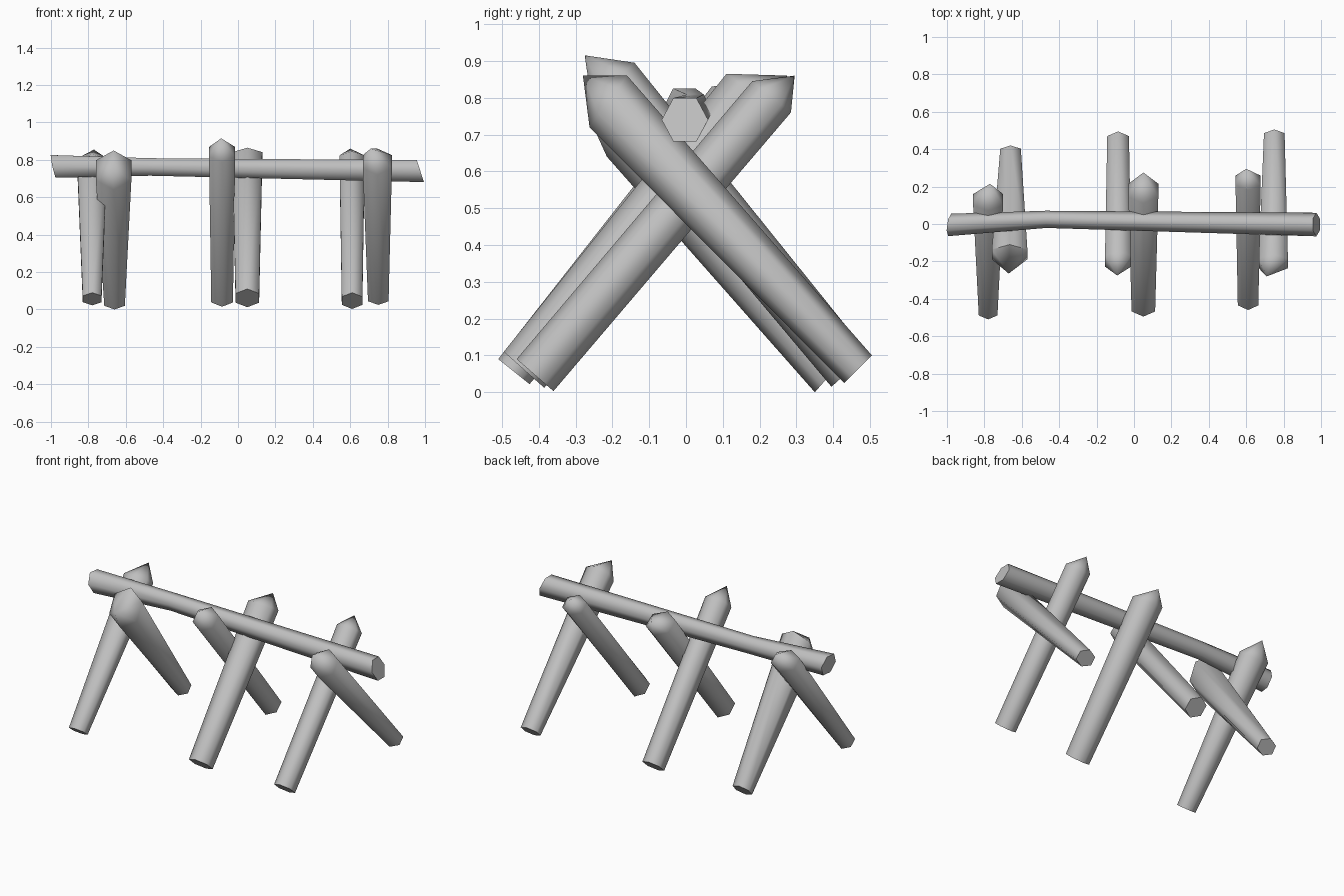
import bpy, bmesh, math
from mathutils import Vector

cube = bpy.data.objects.get("Cube")
if cube:
    bpy.data.objects.remove(cube, do_unlink=True)

GREY = (0.52, 0.52, 0.52, 1)
mat = bpy.data.materials.new("plain grey")
mat.use_nodes = True
mat.diffuse_color = GREY
mat.node_tree.nodes["Principled BSDF"].inputs["Base Color"].default_value = GREY


def hex_ring(bm, centre, u, v, sides=6):
    """Hexagon spanned by the half axes u and v."""
    turns = [math.tau * i / sides for i in range(sides)]
    return [bm.verts.new(Vector(centre) + Vector(u) * math.cos(a) + Vector(v) * math.sin(a))
            for a in turns]


def bridge(bm, a, b):
    for i in range(len(a)):
        j = (i + 1) % len(a)
        bm.faces.new((a[i], a[j], b[j], b[i]))


def finish(name, bm):
    bmesh.ops.recalc_face_normals(bm, faces=bm.faces)
    mesh = bpy.data.meshes.new(name)
    bm.to_mesh(mesh)
    bm.free()
    mesh.materials.append(mat)
    obj = bpy.data.objects.new(name, mesh)
    bpy.context.collection.objects.link(obj)
    bpy.ops.object.select_all(action='DESELECT')
    obj.select_set(True)
    bpy.context.view_layer.objects.active = obj
    bpy.ops.object.shade_smooth_by_angle(angle=math.radians(68))


def stake(name, foot, shoulder, tip):
    """Leaning hexagonal stake; each ring is x, half width, lower and upper (y, z)."""
    bm = bmesh.new()
    rings = []
    for x, width, low, high in (foot, shoulder):
        low, high = Vector((x, *low)), Vector((x, *high))
        across = Vector((width / math.cos(math.pi / 6), 0, 0))
        rings.append(hex_ring(bm, (low + high) / 2, (high - low) / 2, across))
    bridge(bm, *rings)
    bm.faces.new(rings[0])
    top = bm.verts.new(tip)
    for i, vert in enumerate(rings[1]):
        bm.faces.new((vert, rings[1][(i + 1) % 6], top))
    finish(name, bm)


# Stakes with feet at the front
stake("right_front_stake", (-.78, .05, (-.425, .022), (-.51, .09)),
      (-.78, .08, (.19, .74), (.07, .83)), (-.77, .215, .855))
stake("middle_front_stake", (.05, .063, (-.385, .012), (-.495, .11)),
      (.05, .08, (.25, .77), (.11, .865)), (.05, .275, .86))
stake("left_front_stake", (.61, .055, (-.36, .003), (-.46, .09)),
      (.61, .067, (.285, .76), (.18, .845)), (.6, .295, .86))

# Stakes with feet at the back
stake("right_back_stake", (-.66, .055, (.35, 0), (.42, .08)),
      (-.665, .095, (-.215, .64), (-.11, .85)), (-.67, -.265, .75))
stake("middle_back_stake", (-.085, .058, (.395, .015), (.495, .105)),
      (-.085, .07, (-.257, .79), (-.14, .895)), (-.09, -.275, .915))
stake("left_back_stake", (.75, .055, (.43, .025), (.505, .10)),
      (.745, .078, (-.262, .72), (-.16, .86)), (.71, -.28, .86))

# Bent crossbar with slanted ends
bm = bmesh.new()
rings = [hex_ring(bm, (-.985, -.005, .765), (.008, .06, 0), (-.015, 0, .07)),
         hex_ring(bm, (-.47, .025, .762), (0, .046, 0), (0, 0, .054)),
         hex_ring(bm, (.975, -.003, .74), (0, .063, 0), (-.022, 0, .068))]
for a, b in zip(rings, rings[1:]):
    bridge(bm, a, b)
bm.faces.new(rings[0])
bm.faces.new(rings[-1])
finish("crossbar", bm)
